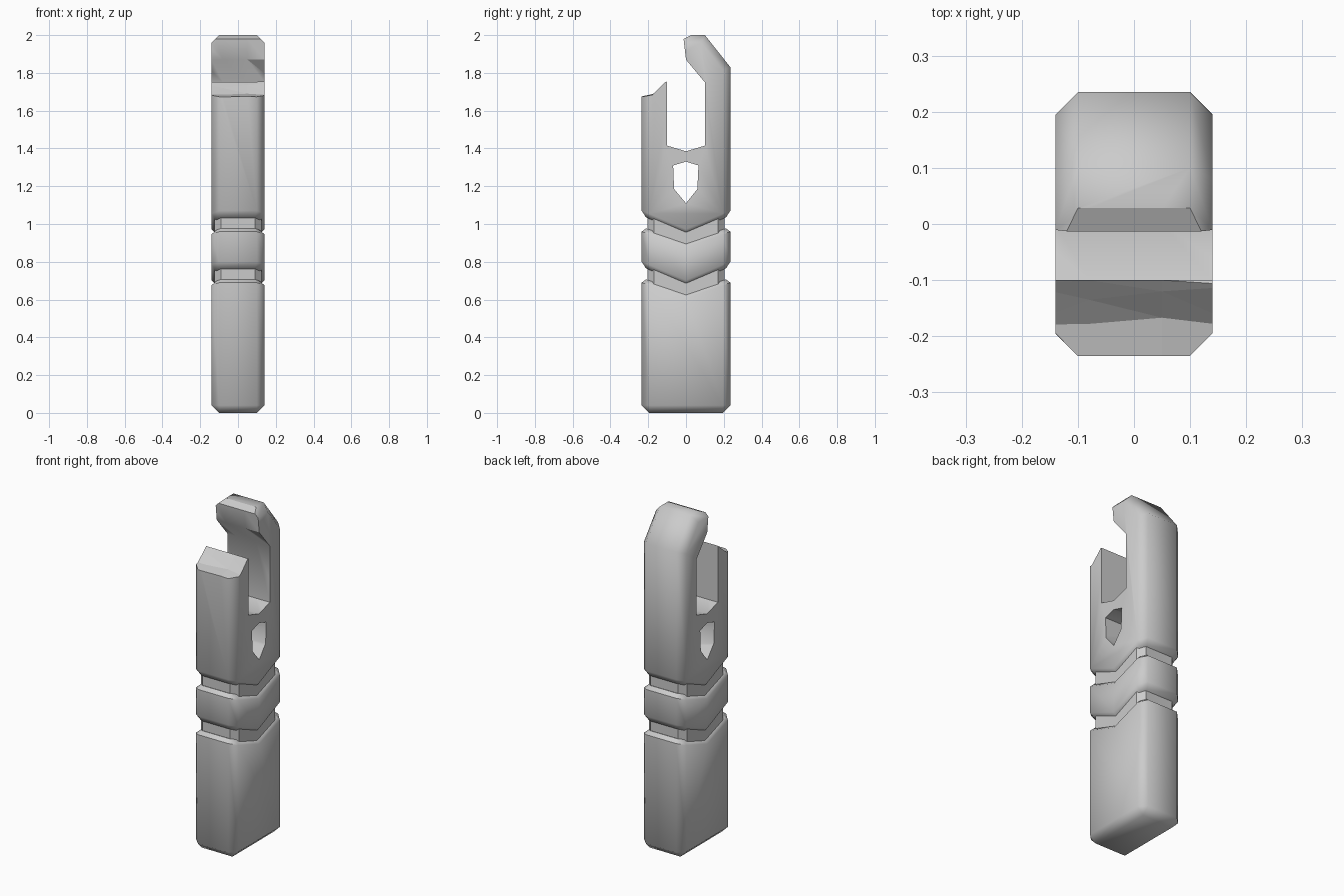
import bpy, bmesh, math

if "Cube" in bpy.data.objects:
    bpy.data.objects.remove(bpy.data.objects["Cube"])

W = 0.14  # half width in x
D = 0.235  # half depth in y


def loft(name, stations):
    """Closed solid from (x, [(y, z), ...]) sections."""
    bm = bmesh.new()
    rings = [[bm.verts.new((x, y, z)) for y, z in pts] for x, pts in stations]
    n = len(rings[0])
    for a, b in zip(rings, rings[1:]):
        for i in range(n):
            j = (i + 1) % n
            bm.faces.new((a[i], a[j], b[j], b[i]))
    bm.faces.new(rings[0])
    bm.faces.new(rings[-1])
    bmesh.ops.recalc_face_normals(bm, faces=bm.faces)
    return name, bm


def finish(name, bm):
    me = bpy.data.meshes.new(name)
    bm.to_mesh(me)
    bm.free()
    ob = bpy.data.objects.new(name, me)
    bpy.context.collection.objects.link(ob)
    return ob


def smooth(ob):
    bpy.ops.object.select_all(action='DESELECT')
    ob.select_set(True)
    bpy.context.view_layer.objects.active = ob
    bpy.ops.object.shade_smooth_by_angle(angle=math.radians(50))


def bevel(bm, edges, size):
    bmesh.ops.bevel(bm, geom=edges, offset=size, segments=1, profile=0.5,
                    affect='EDGES', clamp_overlap=True)


def is_groove(f):
    return abs(f.normal.z) > 0.8 and abs(f.normal.y) > 0.1


def block(name, pts):
    """Extruded side profile: wide chamfers outside, narrow ones at the chevrons."""
    name, bm = loft(name, [(-W, pts), (W, pts)])
    bm.normal_update()
    wide = []
    for e in bm.edges:
        a, b = e.verts
        across = abs(a.co.x - b.co.x) > 0.1
        if not any(is_groove(f) for f in e.link_faces) and (not across or a.co.z < 0.01):
            wide.append(e)
    bevel(bm, wide, 0.04)
    bm.normal_update()
    rim = [e for e in bm.edges if sum(is_groove(f) for f in e.link_faces) == 1]
    bevel(bm, rim, 0.025)
    return finish(name, bm)


def cut(ob, name, stations):
    cname, bm = loft(name, stations)
    bmesh.ops.triangulate(bm, faces=bm.faces)
    cutter = finish(cname, bm)
    cutter.hide_render = True
    m = ob.modifiers.new(name, 'BOOLEAN')
    m.operation, m.solver, m.object = 'DIFFERENCE', 'EXACT', cutter
    bpy.context.view_layer.objects.active = ob
    bpy.ops.object.modifier_apply(modifier=m.name)
    bpy.data.objects.remove(cutter)


# Handle: lower grip and middle band
lower = block("lower_grip", [(-D, 0), (D, 0), (D, 0.715), (0, 0.635), (-D, 0.715)])
band = block("middle_band", [(-D, 0.775), (0, 0.675), (D, 0.775),
                             (D, 0.985), (0, 0.905), (-D, 0.985)])

# Inner core seen inside the grooves
_, bm = loft("core", [(-0.125, [(-0.205, 0.55), (0.205, 0.55), (0.205, 1.08), (-0.205, 1.08)]),
                      (0.125, [(-0.205, 0.55), (0.205, 0.55), (0.205, 1.08), (-0.205, 1.08)])])
bevel(bm, [e for e in bm.edges if abs(e.verts[0].co.z - e.verts[1].co.z) > 0.1], 0.035)
core = finish("core", bm)

# Head with hook
head = block("hooked_head", [(-D, 1.045), (0, 0.945), (D, 1.045), (D, 1.83),
                             (0.1, 2.0), (-D, 2.0)])

# Slot, hook tip and broken post top in one uneven cutter
post = [(-0.2, -0.18, 1.685, -0.108, 1.745), (-0.08, -0.178, 1.685, -0.135, 1.72),
        (0.05, -0.167, 1.69, -0.12, 1.735), (0.2, -0.185, 1.68, -0.11, 1.755)]
sections = []
for x, y1, z1, y2, z2 in post:
    sections.append((x, [(-0.1, 1.415), (0, 1.385), (0.1, 1.415), (0.1, 1.75), (0, 1.87),
                         (-0.013, 1.98), (0.09, 2.03), (0.09, 2.1), (-0.4, 2.1),
                         (-0.4, 1.64), (y1, z1), (y2, z2), (-0.1, 1.752)]))
cut(head, "slot_cutter", sections)

# Lanyard hole
hole = [(-0.068, 1.31), (0, 1.33), (0.066, 1.31), (0.06, 1.185), (0, 1.11), (-0.063, 1.185)]
cut(head, "hole_cutter", [(-0.2, hole), (0.2, hole)])

for ob in (lower, band, core, head):
    smooth(ob)

# Broken faces stay flat
for p in head.data.polygons:
    if p.center.z > 1.6 and p.center.y < 0.03 and abs(p.normal.x) < 0.6 and p.normal.y > -0.95:
        p.use_smooth = False
for p in core.data.polygons:
    p.use_smooth = False
